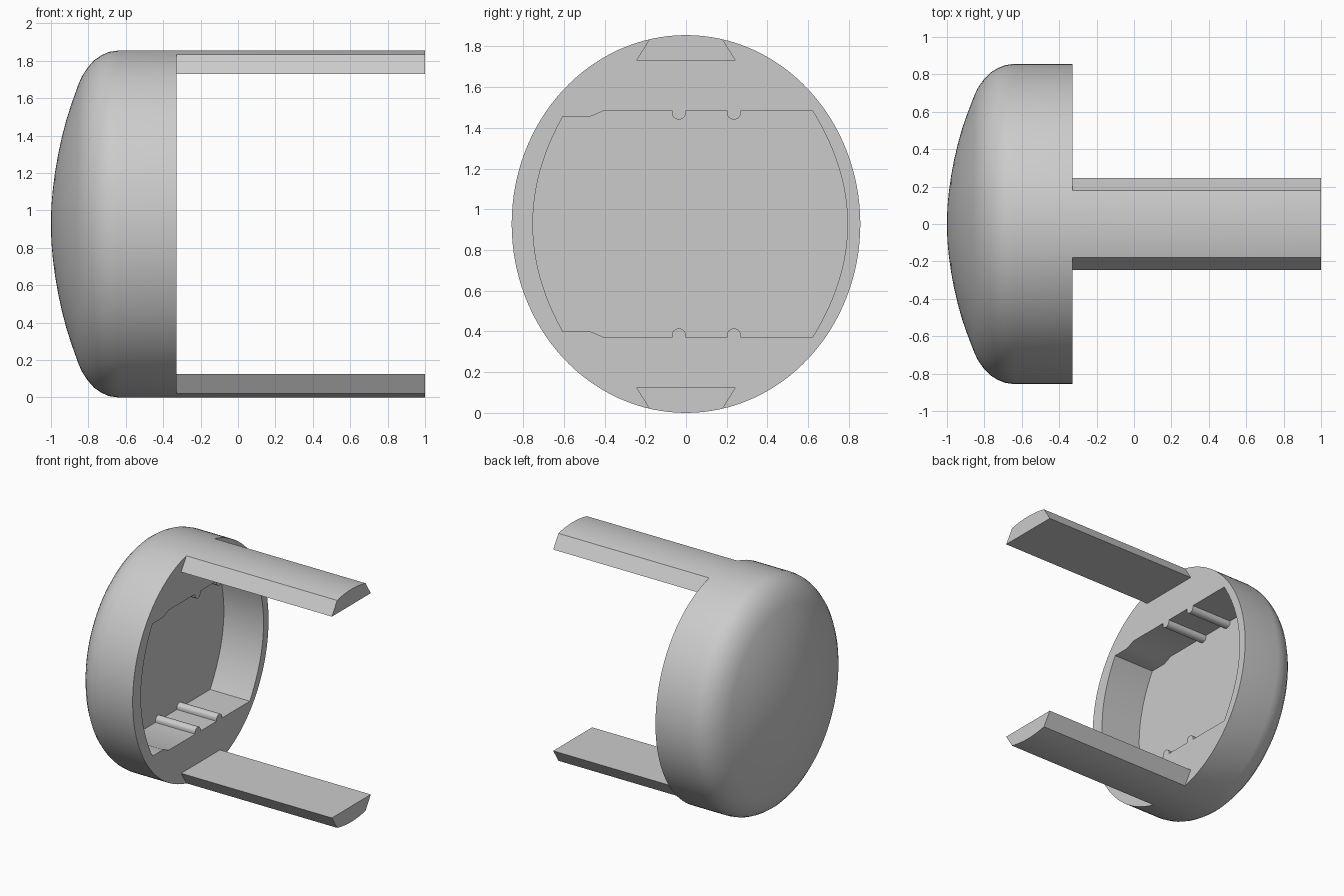
import bpy
import bmesh
from math import sin, cos, pi, radians

if "Cube" in bpy.data.objects:
    bpy.data.objects.remove(bpy.data.objects["Cube"])

HALF_Y, HALF_Z = 0.856, 0.9275
RIM_X, FLOOR_X, TIP_X = -0.33, -0.68, 1.0
SEGMENTS = 128

grey = bpy.data.materials.new("plain grey")
grey.use_nodes = True
grey.diffuse_color = (0.6, 0.6, 0.6, 1)
grey.node_tree.nodes["Principled BSDF"].inputs["Base Color"].default_value = (0.6, 0.6, 0.6, 1)


def make_object(name, bm):
    bmesh.ops.recalc_face_normals(bm, faces=bm.faces)
    mesh = bpy.data.meshes.new(name)
    bm.to_mesh(mesh)
    bm.free()
    mesh.materials.append(grey)
    obj = bpy.data.objects.new(name, mesh)
    bpy.context.collection.objects.link(obj)
    return obj


def prism(name, outline, x0, x1):
    """Extrude a (y, height from centre) outline along x."""
    bm = bmesh.new()
    face = bm.faces.new([bm.verts.new((x0, y, HALF_Z + h)) for y, h in outline])
    out = bmesh.ops.extrude_face_region(bm, geom=[face])
    moved = [v for v in out["geom"] if isinstance(v, bmesh.types.BMVert)]
    bmesh.ops.translate(bm, verts=moved, vec=(x1 - x0, 0, 0))
    return make_object(name, bm)


def cut(obj, cutter):
    mod = obj.modifiers.new("cut", "BOOLEAN")
    mod.operation = "DIFFERENCE"
    mod.solver = "EXACT"
    mod.object = cutter
    bpy.context.view_layer.objects.active = obj
    bpy.ops.object.modifier_apply(modifier=mod.name)
    bpy.data.objects.remove(cutter)


# Domed oval body, running the full length so the arms share its surface
profile = [(-0.998, 0.1), (-0.99, 0.2), (-0.978, 0.3), (-0.962, 0.4),
           (-0.942, 0.5), (-0.918, 0.6), (-0.888, 0.7), (-0.855, 0.8),
           (-0.835, 0.85), (-0.805, 0.9), (-0.77, 0.943), (-0.73, 0.973),
           (-0.69, 0.992), (-0.64, 1), (TIP_X, 1)]
bm = bmesh.new()
angles = [2 * pi * i / SEGMENTS for i in range(SEGMENTS)]
rings = [[bm.verts.new((x, HALF_Y * r * cos(a), HALF_Z + HALF_Z * r * sin(a)))
          for a in angles] for x, r in profile]
apex = bm.verts.new((-1, 0, HALF_Z))
for i in range(SEGMENTS):
    j = (i + 1) % SEGMENTS
    bm.faces.new((apex, rings[0][i], rings[0][j]))
    for a, b in zip(rings, rings[1:]):
        bm.faces.new((a[i], b[i], b[j], a[j]))
bm.faces.new(rings[-1])
body = make_object("cap_with_arms", bm)

# Clear everything past the rim except the two wedge-sided arms
quarter = [(1.2, 1.07), (0.076, 1.07), (0.245, 0.8025)]
upper = quarter + [(-y, h) for y, h in reversed(quarter)]
lower = [(y, -h) for y, h in upper]
cut(body, prism("arm_clearance", upper + lower[::-1], RIM_X, TIP_X + 0.2))


# Cavity outline: bowed sides, two rails and a shallow step, top and bottom
def rail(y):
    return [(y + 0.034 * cos(a), 0.545 - 0.032 * sin(a))
            for a in [pi * i / 12 for i in range(13)]]


def bow(y_end, y_mid, height):
    steps = [i / 12 for i in range(1, 12)]
    return [(y_end + (y_mid - y_end) * (1 - (1 - t) ** 2), height * (1 - t)) for t in steps]


WALL = 0.558
top = [(0.62, WALL)]
for y in (0.235, -0.035):
    top += [(y + 0.034, WALL)] + rail(y) + [(y - 0.034, WALL)]
top += [(-0.4, WALL), (-0.47, 0.527), (-0.605, 0.527)]
left_side = bow(-0.605, -0.752, 0.527)
right_side = bow(0.62, 0.793, WALL)
half = right_side[::-1] + top + left_side
outline = [(0.793, 0)] + half + [(-0.752, 0)] + [(y, -h) for y, h in reversed(half)]
cut(body, prism("cavity", outline, FLOOR_X, RIM_X + 0.1))

# Smooth the shell and keep the cut edges sharp
bpy.ops.object.select_all(action="DESELECT")
body.select_set(True)
bpy.context.view_layer.objects.active = body
bpy.ops.object.shade_smooth_by_angle(angle=radians(28))
